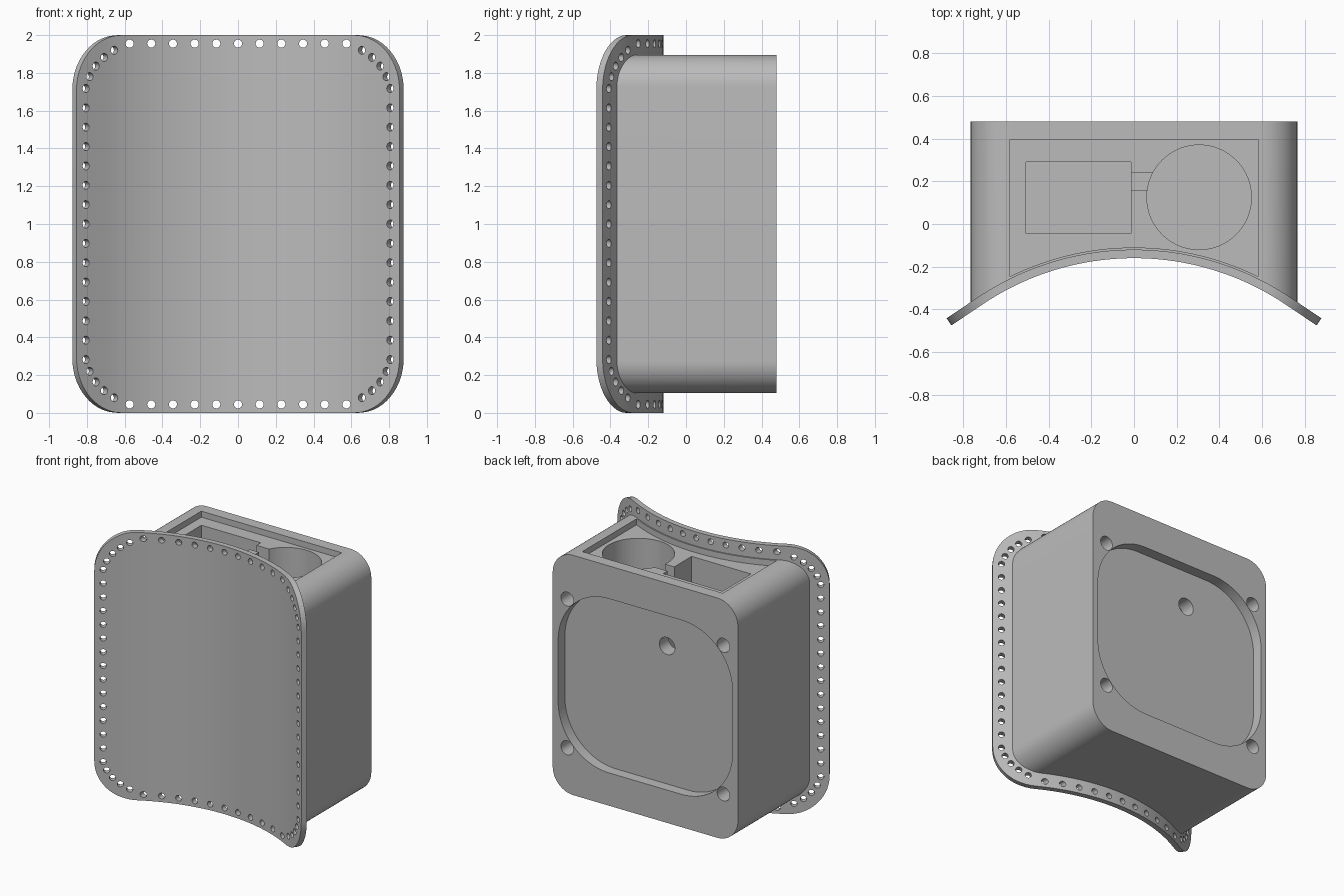
import bpy, bmesh, math
from mathutils import Matrix, Vector

if "Cube" in bpy.data.objects:
    bpy.data.objects.remove(bpy.data.objects["Cube"], do_unlink=True)

R, THICK, BEND = 1.27, 0.04, math.radians(34)   # curved flange
CENTRE_Y = -0.16 - R

grey = bpy.data.materials.new("plain_grey")
grey.use_nodes = True
grey.diffuse_color = (0.5, 0.5, 0.5, 1)
grey.node_tree.nodes["Principled BSDF"].inputs["Base Color"].default_value = (0.5, 0.5, 0.5, 1)


def bend(s, t):
    """Point at length s along the curved sheet, t behind its front."""
    a = max(-BEND, min(BEND, s / R))
    e = s - a * R
    x = (R + t) * math.sin(a) + e * math.cos(a)
    return x, CENTRE_Y + (R + t) * math.cos(a) - e * math.sin(a)


def length_at(x, t):
    a = math.asin(min(abs(x) / (R + t), math.sin(BEND)))
    return math.copysign(a * R + (abs(x) - (R + t) * math.sin(a)) / math.cos(a), x)


def sheet_y(x, t):
    return bend(length_at(x, t), t)[1]


def rounded(w, h, r, flat=40, arc=14):
    """Columns (u, half height) of a rounded rectangle."""
    right = [(w - r + r * math.sin(i / arc * math.pi / 2),
              h - r + r * math.cos(i / arc * math.pi / 2)) for i in range(1, arc + 1)]
    mid = [((w - r) * (2 * i / flat - 1), h) for i in range(flat + 1)]
    return [(-u, v) for u, v in reversed(right)] + mid + right


def make(name, bm):
    bmesh.ops.recalc_face_normals(bm, faces=bm.faces)
    mesh = bpy.data.meshes.new(name)
    bm.to_mesh(mesh)
    bm.free()
    mesh.materials.append(grey)
    ob = bpy.data.objects.new(name, mesh)
    bpy.context.collection.objects.link(ob)
    return ob


def columns(name, cols):
    """Solid from columns (front xy, back xy, bottom z, top z)."""
    bm = bmesh.new()
    rings = [[bm.verts.new((*p, z)) for p, z in ((f, lo), (b, lo), (b, hi), (f, hi))]
             for f, b, lo, hi in cols]
    for a, b in zip(rings, rings[1:]):
        for i in range(4):
            j = (i + 1) % 4
            bm.faces.new((a[i], a[j], b[j], b[i]))
    bm.faces.new(rings[0])
    bm.faces.new(rings[-1])
    return make(name, bm)


def cylinders(name, specs, sides):
    """Round pins from (centre, axis, radius, length)."""
    bm = bmesh.new()
    for centre, axis, radius, length in specs:
        turn = Vector(axis).to_track_quat('Z', 'Y').to_matrix().to_4x4()
        bmesh.ops.create_cone(bm, cap_ends=True, segments=sides, radius1=radius, radius2=radius,
                              depth=length, matrix=Matrix.Translation(centre) @ turn)
    return make(name, bm)


def box(name, x0, x1, y0, y1, z0, z1):
    return columns(name, [((x, y0), (x, y1), z0, z1) for x in (x0, x1)])


def cut(target, cutter):
    cutter.hide_render = True
    mod = target.modifiers.new("cut", 'BOOLEAN')
    mod.operation, mod.solver, mod.object = 'DIFFERENCE', 'EXACT', cutter
    bpy.context.view_layer.objects.active = target
    bpy.ops.object.modifier_apply(modifier=mod.name)
    bpy.data.objects.remove(cutter, do_unlink=True)


# Curved mounting flange
edge = length_at(0.855, 0)
flange = columns("curved_flange", [(bend(s, 0), bend(s, THICK), 1 - h, 1 + h)
                                   for s, h in rounded(edge, 1, 0.29)])

# Stitch holes around the flange rim
pins = []


def stitch(x, z, straight=False):
    s = length_at(x, 0)
    a = max(-BEND, min(BEND, s / R))
    axis = (0, 1, 0) if straight else (math.sin(a), math.cos(a), 0)
    pins.append(((*bend(s, THICK / 2), z), axis, 0.0215, 0.16))


for i in range(-5, 6):
    for z in (0.045, 1.955):
        stitch(i * 0.113, z, True)
for side in (-1, 1):
    for i in range(-7, 8):
        stitch(side * 0.805, 1 + i * 0.1025)
    for x, up in ((0.655, 0.92), (0.708, 0.882), (0.752, 0.836), (0.785, 0.78)):
        stitch(side * x, 1 + up)
        stitch(side * x, 1 - up)
cut(flange, cylinders("stitch_cutter", pins, 16))

# Main housing, its front buried in the flange
housing = columns("housing", [((x, sheet_y(x, THICK / 2)), (x, 0.48), 1 - h, 1 + h)
                              for x, h in rounded(0.765, 0.895, 0.17)])

# Lid recess in the top, following the curve
steps = [-0.58 + 1.16 * i / 30 for i in range(31)]
cut(housing, columns("lid_cutter", [((x, sheet_y(x, THICK) + 0.01), (x, 0.395), 1.85, 2.1)
                                    for x in steps]))

# Square compartment, round compartment and the channel between them
cut(housing, box("square_cutter", -0.505, -0.015, -0.045, 0.29, 0.4, 2.1))
cut(housing, cylinders("round_cutter", [((0.305, 0.125, 1.25), (0, 0, 1), 0.245, 1.7)], 64))
cut(housing, box("channel_cutter", -0.05, 0.1, 0.16, 0.24, 1.65, 2.1))

# Rounded recess in the back
cut(housing, columns("back_cutter", [((x, 0.4), (x, 0.6), 1 - h, 1 + h)
                                     for x, h in rounded(0.72, 0.65, 0.42, 2, 20)]))

# Screw holes in the corners and the cable hole into the square compartment
screws = [((x, 0.4, 1 + z), (0, 1, 0), 0.052, 0.5)
          for x in (-0.645, 0.645) for z in (-0.555, 0.555)]
cut(housing, cylinders("screw_cutter", screws + [((-0.124, 0.35, 1.38), (0, 1, 0), 0.064, 0.2)], 32))

# Smooth shading with sharp edges kept
bpy.ops.object.select_all(action='DESELECT')
for ob in (flange, housing):
    ob.select_set(True)
bpy.context.view_layer.objects.active = housing
bpy.ops.object.shade_smooth_by_angle(angle=math.radians(30))
